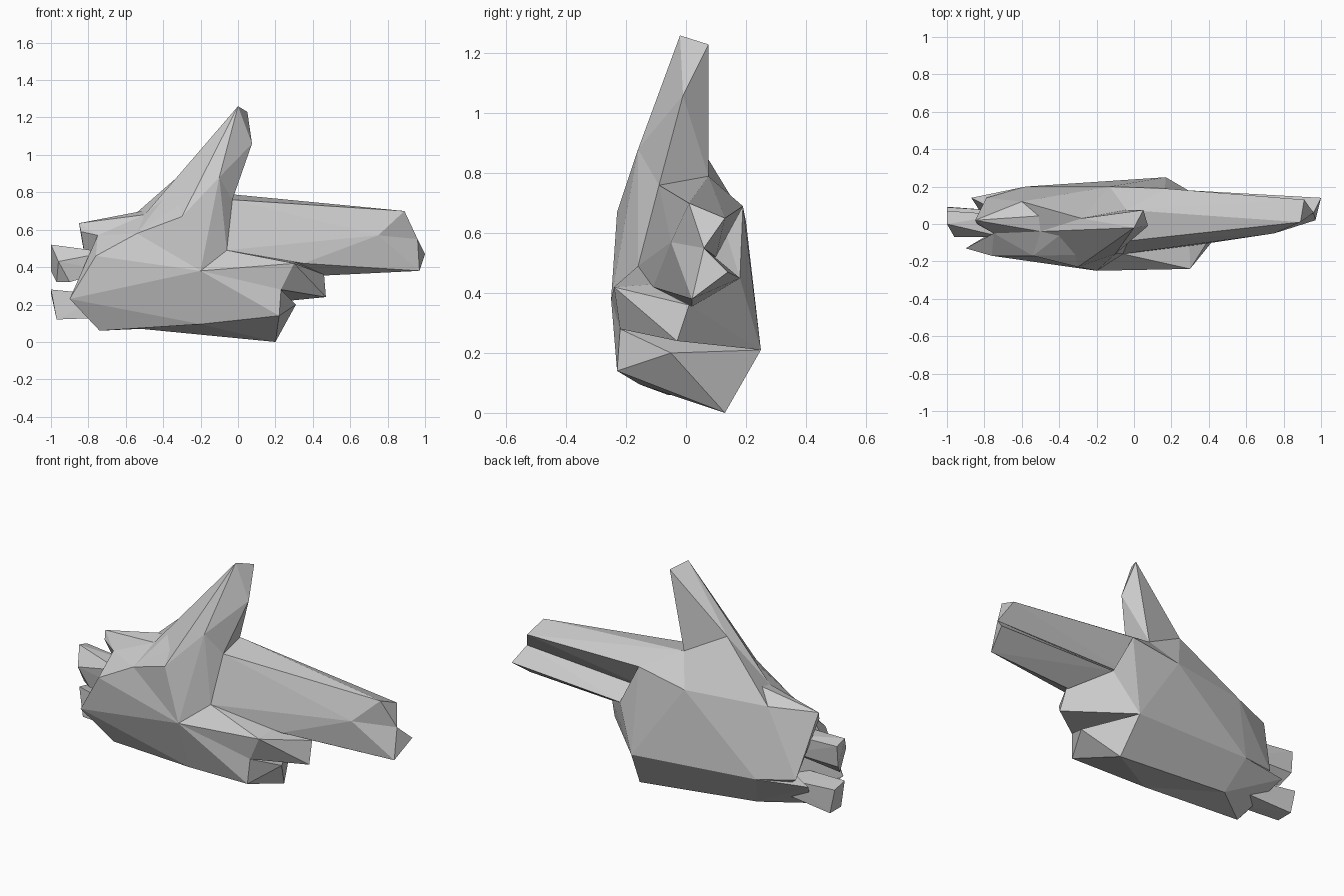
import bpy, bmesh

if "Cube" in bpy.data.objects:
    bpy.data.objects.remove(bpy.data.objects["Cube"])


def hull(name, *points):
    """Faceted solid wrapped around a few landmark points."""
    bm = bmesh.new()
    for p in points:
        bm.verts.new(p)
    res = bmesh.ops.convex_hull(bm, input=bm.verts)
    junk = {v for v in res["geom_interior"] + res["geom_unused"]
            if isinstance(v, bmesh.types.BMVert)}
    bmesh.ops.delete(bm, geom=list(junk), context='VERTS')
    bmesh.ops.recalc_face_normals(bm, faces=bm.faces)
    mesh = bpy.data.meshes.new(name)
    bm.to_mesh(mesh)
    bm.free()
    ob = bpy.data.objects.new(name, mesh)
    bpy.context.collection.objects.link(ob)
    return ob


# Landmarks shared by neighbouring parts
mound = (-0.20, -0.25, 0.38)
crease = (-0.06, -0.16, 0.49)
web_front = (-0.03, -0.09, 0.76)
web_back = (-0.04, 0.075, 0.79)
thumb_heel = (-0.50, -0.04, 0.68)
thumb_side = (-0.10, -0.16, 0.88)
thumb_spine = (-0.28, 0.03, 0.92)
thumb_bulge = (-0.30, -0.23, 0.67)
wrist_ridge = (-0.54, -0.17, 0.58)
wrist_fold = (-0.75, -0.05, 0.57)
wrist_bottom = (-0.74, -0.06, 0.06)
back_top = (-0.13, 0.20, 0.64)
back_heel = (-0.60, 0.12, 0.64)
back_low = (-0.58, 0.20, 0.25)
under_edge = (-0.52, 0.10, 0.07)
knuckle_1 = (0.165, 0.19, 0.69)
knuckle_2 = (0.29, 0.18, 0.45)
knuckle_3 = (0.17, 0.25, 0.21)
low_corner = (0.20, 0.13, 0.0)
low_mid = (-0.20, -0.155, 0.095)
curl_low = (0.00, -0.19, 0.14)
curl_split = (0.23, -0.22, 0.28)
pad = (0.75, -0.05, 0.57)
groove_tip = (0.96, 0.06, 0.55)

# Palm side of the hand
hull("palm_front", mound, crease, thumb_heel, wrist_ridge, low_mid, curl_low,
     (-0.90, -0.13, 0.23), wrist_bottom, (-0.76, -0.17, 0.46), wrist_fold,
     under_edge, (-0.5, 0.1, 0.4))

# Back of the hand, its underside, and the ledge at its wrist end
hull("hand_back", thumb_heel, web_back, back_top, knuckle_1, knuckle_2,
     knuckle_3, back_heel, wrist_fold, (-0.85, 0.02, 0.635),
     (-0.84, 0.0, 0.59), back_low, (-0.79, 0.14, 0.28), under_edge,
     (-0.5, 0.0, 0.4), (0.1, 0.0, 0.2))
hull("hand_underside", knuckle_3, low_corner, back_low, under_edge, low_mid,
     curl_low, (0.1, 0.0, 0.2))
hull("wrist_ledge", back_low, (-0.87, 0.14, 0.26), under_edge, wrist_bottom,
     (-0.6, 0.0, 0.28))

# Raised thumb and its fleshy base
hull("thumb_base", mound, crease, thumb_heel, wrist_ridge, web_front,
     web_back, back_top, back_heel, thumb_bulge, thumb_side, thumb_spine)
hull("thumb", web_front, web_back, thumb_side, thumb_spine, thumb_bulge,
     thumb_heel, (0.0, -0.02, 1.26), (0.05, 0.075, 1.23),
     (0.075, -0.01, 1.06))

# Two extended fingers, split by a groove on the back
hull("upper_finger", web_front, web_back, crease, knuckle_1,
     (0.1, 0.1, 0.52), pad, (0.89, 0.01, 0.70), (0.91, 0.13, 0.65),
     groove_tip)
hull("lower_finger", crease, (0.0, 0.08, 0.53), knuckle_2,
     (0.35, -0.11, 0.42), (0.46, 0.02, 0.355), pad,
     groove_tip, (1.0, 0.14, 0.47), (0.97, 0.02, 0.38))

# Two curled fingers
hull("curled_finger_upper", mound, crease, curl_split, knuckle_2, knuckle_3,
     (0.30, -0.24, 0.42), (0.46, 0.01, 0.36), (0.47, -0.03, 0.24))
hull("curled_finger_lower", mound, curl_split, curl_low, low_mid, low_corner,
     knuckle_3, (0.22, -0.23, 0.14), (0.31, -0.05, 0.20))

# Stubs sticking out of the wrist
hull("wrist_stub_upper", (-1.0, 0.0, 0.52), (-1.0, 0.07, 0.50),
     (-0.96, -0.07, 0.43), (-0.97, 0.0, 0.32), (-0.90, -0.05, 0.32),
     (-1.0, 0.06, 0.38), (-0.70, -0.07, 0.48), (-0.70, 0.05, 0.48),
     (-0.70, -0.06, 0.38), (-0.70, 0.05, 0.38))
hull("wrist_stub_lower", (-1.0, 0.0, 0.28), (-1.0, 0.09, 0.26),
     (-0.97, -0.01, 0.12), (-0.97, 0.09, 0.12), (-0.70, -0.05, 0.25),
     (-0.70, 0.07, 0.23), (-0.70, -0.05, 0.13), (-0.70, 0.07, 0.14))
